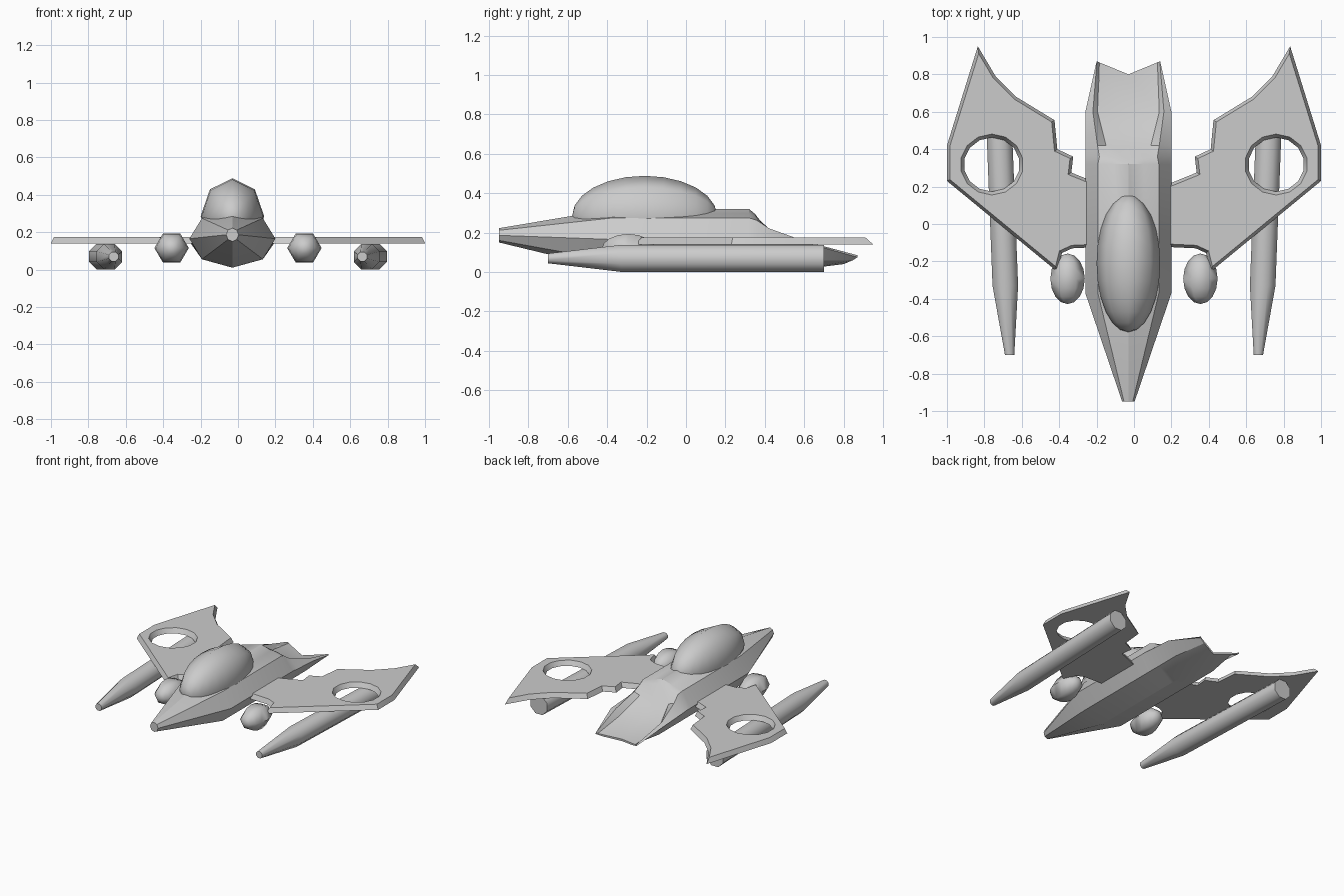
import bpy, bmesh, math
from mathutils import Vector, Matrix

if "Cube" in bpy.data.objects:
    bpy.data.objects.remove(bpy.data.objects["Cube"])


def finish(bm, name, smooth=30):
    bmesh.ops.recalc_face_normals(bm, faces=bm.faces[:])
    me = bpy.data.meshes.new(name)
    bm.to_mesh(me)
    bm.free()
    ob = bpy.data.objects.new(name, me)
    bpy.context.collection.objects.link(ob)
    bpy.ops.object.select_all(action='DESELECT')
    bpy.context.view_layer.objects.active = ob
    ob.select_set(True)
    if smooth:
        bpy.ops.object.shade_smooth_by_angle(angle=math.radians(smooth))
    return ob


def loft(name, rings, smooth=30):
    bm = bmesh.new()
    vs = [[bm.verts.new(p) for p in r] for r in rings]
    n = len(vs[0])
    for a, b in zip(vs, vs[1:]):
        for i in range(n):
            j = (i + 1) % n
            bm.faces.new((a[i], a[j], b[j], b[i]))
    bm.faces.new(vs[0])
    bm.faces.new(vs[-1])
    return finish(bm, name, smooth)


def ellipsoid(name, loc, radii, segments, rings, turn=0):
    bm = bmesh.new()
    bmesh.ops.create_uvsphere(bm, u_segments=segments, v_segments=rings, radius=1)
    m = (Matrix.Translation(loc) @ Matrix.Diagonal((*radii, 1))
         @ Matrix.Rotation(math.pi / 2, 4, 'X') @ Matrix.Rotation(turn, 4, 'Z'))
    bmesh.ops.transform(bm, matrix=m, verts=bm.verts[:])
    return finish(bm, name, 60)


# Fuselage: octagonal nose and body, scooped swallow-tail deck
CX = -0.03


def octa(y, rx, rz, cz):
    d = math.sqrt(0.5)
    return [(0, y, cz - rz), (rx * d, y, cz - rz * d), (rx, y, cz), (rx * d, y, cz + rz * d),
            (rx * d / 2, y, cz + rz * (1 + d) / 2), (0, y, cz + rz)]


halves = [
    octa(-0.95, 0.033, 0.036, 0.186),
    octa(-0.37, 0.23, 0.155, 0.165),
    octa(0.32, 0.23, 0.155, 0.165),
    [(0, .36, .01), (.163, .36, .055), (.23, .36, .165), (.155, .36, .262), (.10, .36, .275), (0, .35, .295)],
    [(0, .42, .01), (.163, .42, .055), (.23, .42, .16), (.165, .42, .222), (.12, .42, .205), (0, .42, .205)],
    [(0, .60, .015), (.163, .6, .055), (.23, .6, .15), (.19, .6, .157), (.165, .6, .105), (0, .6, .095)],
    [(0, .80, .04), (.12, .848, .06), (.17, .87, .075), (.168, .87, .085), (.155, .864, .08), (0, .80, .055)],
]
loft("fuselage", [[(CX + x, y, z) for x, y, z in h] +
                  [(CX - x, y, z) for x, y, z in h[-2:0:-1]] for h in halves])

# Cockpit bubble
ellipsoid("canopy", (CX, -0.21, 0.285), (0.17, 0.368, 0.203), 8, 12)

# Wing plan, counter-clockwise for the +x side
WING = [(.12, -.12), (.33, -.13), (.385, -.155), (.41, -.255), (1.0, .23), (1.0, .42), (.835, .95),
        (.74, .79), (.63, .68), (.425, .555), (.41, .40), (.325, .36), (.335, .275), (.20, .22), (.12, .20)]
HOLE = [(.76 + .168 * math.cos(a), .318 + .163 * math.sin(a))
        for a in [2 * math.pi * (i + .5) / 14 for i in range(14)]]


def inset(pts, d):
    out = []
    for i, p in enumerate(pts):
        p, a, b = Vector(p), Vector(pts[i - 1]), Vector(pts[(i + 1) % len(pts)])
        e1, e2 = (p - a).normalized(), (b - p).normalized()
        n1, n2 = Vector((-e1.y, e1.x)), Vector((-e2.y, e2.x))
        out.append(p + (n1 + n2) * d / (1 + n1.dot(n2)))
    return out


def wing(name, side):
    bm = bmesh.new()
    levels = {0.14: [], 0.175: []}
    for low, high in ((WING, inset(WING, .016)), (inset(HOLE, .018), HOLE)):
        loops = []
        for pts, z in ((low, 0.14), (high, 0.175)):
            vs = [bm.verts.new((side * p[0], p[1], z)) for p in pts]
            levels[z] += [bm.edges.new((vs[i - 1], vs[i])) for i in range(len(vs))]
            loops.append(vs)
        a, b = loops
        for i in range(len(a)):
            bm.faces.new((a[i - 1], a[i], b[i], b[i - 1]))
    for edges in levels.values():
        bmesh.ops.triangle_fill(bm, use_beauty=True, use_dissolve=False, edges=edges)
    return finish(bm, name, 25)


def disc(cx, y, r, cz=0.069):
    return [(cx + r * math.cos(a), y, cz + r * math.sin(a))
            for a in [math.pi / 8 + i * math.pi / 4 for i in range(8)]]


for side, label in ((-1, "left"), (1, "right")):
    wing(label + "_wing", side)
    # Tapered pod under the wing, toed inward
    loft(label + "_nacelle", [disc(side * .665, -.70, .027), disc(side * .688, -.33, .061 + .013),
                              disc(side * .728, .70, .074)], 50)
    # Small hexagonal pod at the wing root
    ellipsoid(label + "_root_pod", (side * .355, -.293, .115), (.092, .135, .09), 6, 8, math.pi / 6)
